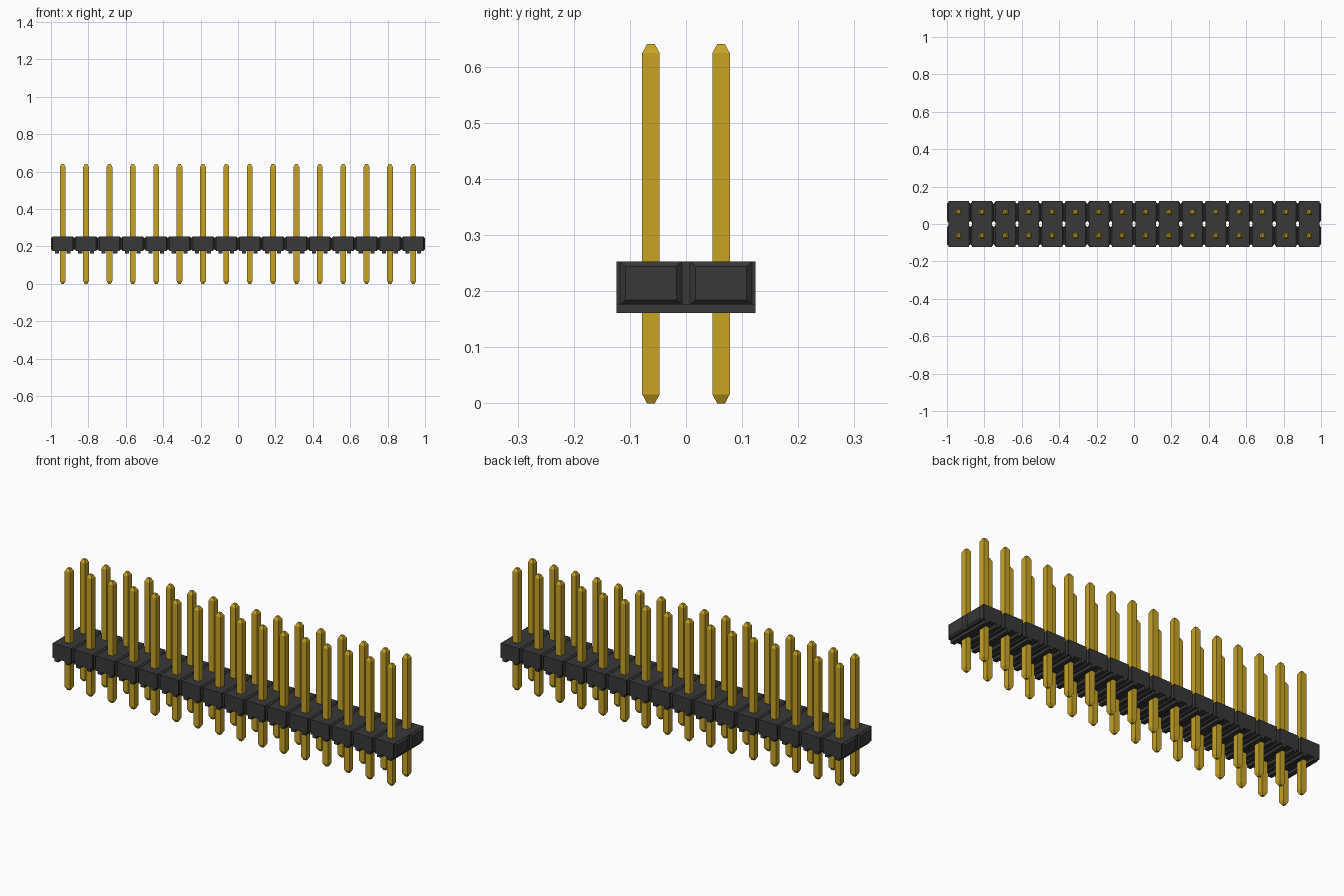
import bpy
import bmesh

COLUMNS = 16
PITCH = 0.125
ROW_Y = PITCH / 2
FIRST_X = -PITCH * (COLUMNS - 1) / 2

cube = bpy.data.objects.get("Cube")
if cube:
    bpy.data.objects.remove(cube, do_unlink=True)


def material(name, rgb, roughness):
    mat = bpy.data.materials.new(name)
    mat.use_nodes = True
    mat.diffuse_color = (*rgb, 1)
    shader = mat.node_tree.nodes["Principled BSDF"]
    shader.inputs["Base Color"].default_value = (*rgb, 1)
    shader.inputs["Roughness"].default_value = roughness
    return mat


def loft(bm, rings):
    """Join matching rings of points into a capped solid."""
    loops = [[bm.verts.new(p) for p in ring] for ring in rings]
    for a, b in zip(loops, loops[1:]):
        for i in range(len(a)):
            j = (i + 1) % len(a)
            bm.faces.new((a[i], a[j], b[j], b[i]))
    bm.faces.new(loops[0])
    bm.faces.new(loops[-1])


def repeated_object(name, bm, mat):
    """Make an object from one column and repeat it along x."""
    bmesh.ops.recalc_face_normals(bm, faces=bm.faces)
    mesh = bpy.data.meshes.new(name)
    bm.to_mesh(mesh)
    bm.free()
    mesh.materials.append(mat)
    obj = bpy.data.objects.new(name, mesh)
    bpy.context.collection.objects.link(obj)
    obj.location.x = FIRST_X
    array = obj.modifiers.new("columns", "ARRAY")
    array.count = COLUMNS
    array.use_relative_offset = False
    array.use_constant_offset = True
    array.constant_offset_displace = (PITCH, 0, 0)
    return obj


black = material("black plastic", (0.04, 0.04, 0.04), 0.6)
gold = material("gold metal", (0.58, 0.37, 0.018), 0.4)

# Housing cell: block with two ribs underneath
TOP, FLOOR, FOOT = 0.253, 0.176, 0.161
CORE = 0.054
half = [(CORE, TOP), (CORE, FLOOR), (0.042, FLOOR),
        (0.042, FOOT), (0.02, FOOT), (0.02, FLOOR)]
profile = half + [(-x, z) for x, z in reversed(half)]
bm = bmesh.new()
loft(bm, [[(x, y, z) for x, z in profile] for y in (-0.124, 0.124)])


# Bevelled side panels that touch the neighbouring cells
def panel(x, y, half_y, low, high):
    return [(x, y - half_y, low), (x, y + half_y, low),
            (x, y + half_y, high), (x, y - half_y, high)]


for side in (-1, 1):
    for row in (-ROW_Y, ROW_Y):
        loft(bm, [panel(side * CORE, row, 0.055, FLOOR, TOP),
                  panel(side * PITCH / 2, row, 0.0455, 0.184, 0.244)])
repeated_object("housing", bm, black)

# Square pins with tapered tips
SHAFT, TIP = 0.0155, 0.007
sections = [(0, TIP), (0.016, SHAFT), (0.624, SHAFT), (0.64, TIP)]
for name, row in (("front_pins", -ROW_Y), ("back_pins", ROW_Y)):
    bm = bmesh.new()
    loft(bm, [[(-w, row - w, z), (w, row - w, z), (w, row + w, z), (-w, row + w, z)]
              for z, w in sections])
    repeated_object(name, bm, gold)
